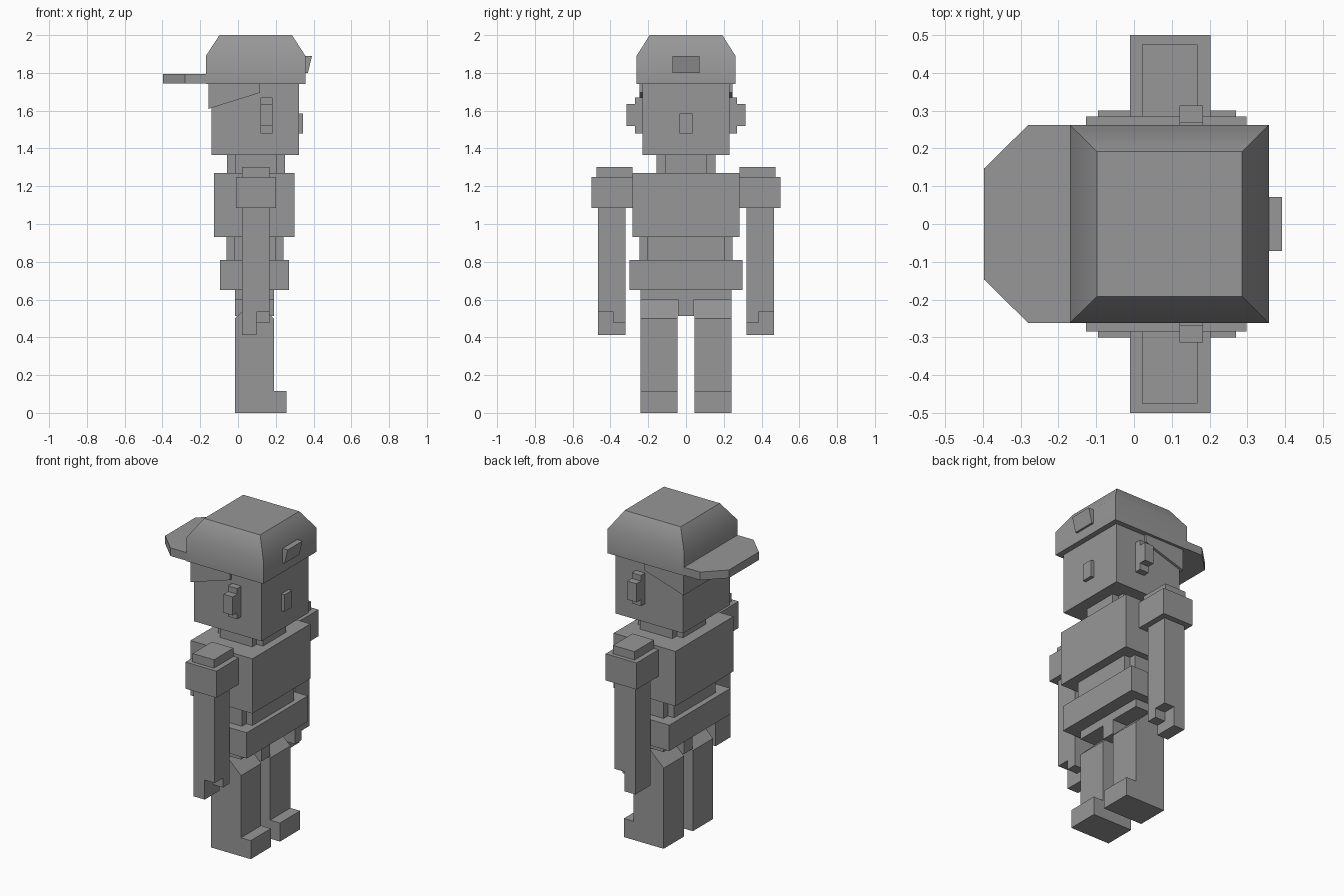
import bpy, bmesh, math
from mathutils import Vector

cube = bpy.data.objects.get("Cube")
if cube:
    bpy.data.objects.remove(cube, do_unlink=True)

GREY = (0.31, 0.31, 0.31, 1.0)
mat = bpy.data.materials.new("plain grey")
mat.use_nodes = True
mat.diffuse_color = GREY
mat.node_tree.nodes["Principled BSDF"].inputs["Base Color"].default_value = GREY


def finish(name, bm):
    bmesh.ops.recalc_face_normals(bm, faces=bm.faces)
    me = bpy.data.meshes.new(name)
    bm.to_mesh(me)
    bm.free()
    me.materials.append(mat)
    ob = bpy.data.objects.new(name, me)
    bpy.context.collection.objects.link(ob)
    return ob


def extrude(name, profile, direction):
    """Close a planar outline and sweep it along a direction."""
    bm = bmesh.new()
    face = bm.faces.new([bm.verts.new(p) for p in profile])
    geom = bmesh.ops.extrude_face_region(bm, geom=[face])["geom"]
    verts = [g for g in geom if isinstance(g, bmesh.types.BMVert)]
    bmesh.ops.translate(bm, verts=verts, vec=Vector(direction))
    return finish(name, bm)


def side_prism(name, xz, y0, y1):
    return extrude(name, [(x, y0, z) for x, z in xz], (0, y1 - y0, 0))


def front_prism(name, yz, x0, x1):
    return extrude(name, [(x0, y, z) for y, z in yz], (x1 - x0, 0, 0))


def box(name, x0, x1, y0, y1, z0, z1):
    return side_prism(name, [(x0, z0), (x1, z0), (x1, z1), (x0, z1)], y0, y1)


def notched_block(name, x0, x1, y, z0, z1, step):
    """Upright block whose four corners are cut back in a square notch."""
    a, b = x0 + step, x1 - step
    w = y - step
    outline = [(a, -y), (b, -y), (b, -w), (x1, -w), (x1, w), (b, w),
               (b, y), (a, y), (a, w), (x0, w), (x0, -w), (a, -w)]
    return extrude(name, [(px, py, z0) for px, py in outline], (0, 0, z1 - z0))


# Cap: straight band with a tapered crown, smooth between band and slope
bm = bmesh.new()
rings = []
for x0, x1, y, z in [(-0.17, 0.357, 0.262, 1.742), (-0.17, 0.357, 0.262, 1.89),
                     (-0.098, 0.286, 0.192, 2.0)]:
    rings.append([bm.verts.new(p) for p in
                  [(x0, -y, z), (x1, -y, z), (x1, y, z), (x0, y, z)]])
for lo, hi in zip(rings, rings[1:]):
    for i in range(4):
        j = (i + 1) % 4
        bm.faces.new([lo[i], lo[j], hi[j], hi[i]])
bm.faces.new(rings[0])
bm.faces.new(rings[-1])
bmesh.ops.recalc_face_normals(bm, faces=bm.faces)
for f in bm.faces:
    f.smooth = True
for e in bm.edges:
    e.smooth = e.calc_face_angle() < math.radians(40)
finish("cap", bm)

# Brim turned to the back, and the badge on the opposite side
extrude("cap_brim", [(x, y, 1.745) for x, y in
                     [(-0.16, -0.262), (-0.16, 0.262), (-0.28, 0.262),
                      (-0.397, 0.147), (-0.397, -0.147), (-0.28, -0.262)]],
        (0, 0, 0.05))
side_prism("cap_badge", [(0.35, 1.80), (0.37, 1.80), (0.392, 1.89), (0.35, 1.89)],
           -0.072, 0.072)

# Head
box("head", -0.14, 0.323, -0.23, 0.23, 1.365, 1.745)
side_prism("hair", [(-0.155, 1.61), (0.117, 1.695), (0.117, 1.745), (-0.155, 1.745)],
           -0.245, 0.245)
box("nose", 0.32, 0.345, -0.035, 0.035, 1.48, 1.585)

# Trunk
notched_block("neck", -0.058, 0.25, 0.155, 1.27, 1.365, 0.043)
box("chest", -0.127, 0.298, -0.284, 0.284, 0.93, 1.27)
notched_block("waist", -0.06, 0.241, 0.245, 0.81, 0.93, 0.042)
box("hips", -0.095, 0.27, -0.30, 0.30, 0.65, 0.81)
front_prism("crotch", [(-0.242, 0.65), (-0.242, 0.60), (-0.043, 0.60), (-0.043, 0.512),
                       (0.043, 0.512), (0.043, 0.60), (0.242, 0.60), (0.242, 0.65)],
            -0.016, 0.19)

# Paired parts
for side, s in (("left", 1), ("right", -1)):
    box(side + "_ear", 0.12, 0.183, s * 0.23, s * 0.27, 1.48, 1.67)
    box(side + "_ear_rim", 0.12, 0.183, s * 0.27, s * 0.314, 1.52, 1.635)

    box(side + "_shoulder", -0.011, 0.202, s * 0.284, s * 0.50, 1.085, 1.25)
    box(side + "_shoulder_pad", 0.021, 0.168, s * 0.284, s * 0.475, 1.25, 1.302)
    # Arm with the hand stepped up on its forward half, plus a thumb
    side_prism(side + "_arm", [(0.021, 0.412), (0.097, 0.412), (0.097, 0.533),
                               (0.166, 0.533), (0.166, 1.085), (0.021, 1.085)],
               s * 0.32, s * 0.465)
    box(side + "_thumb", 0.097, 0.166, s * 0.32, s * 0.385, 0.475, 0.533)

    # Leg and foot in one outline with a gabled top
    side_prism(side + "_leg", [(-0.016, 0), (0.257, 0), (0.257, 0.115), (0.19, 0.115),
                               (0.19, 0.50), (0.087, 0.60), (-0.016, 0.50)],
               s * 0.044, s * 0.242)
